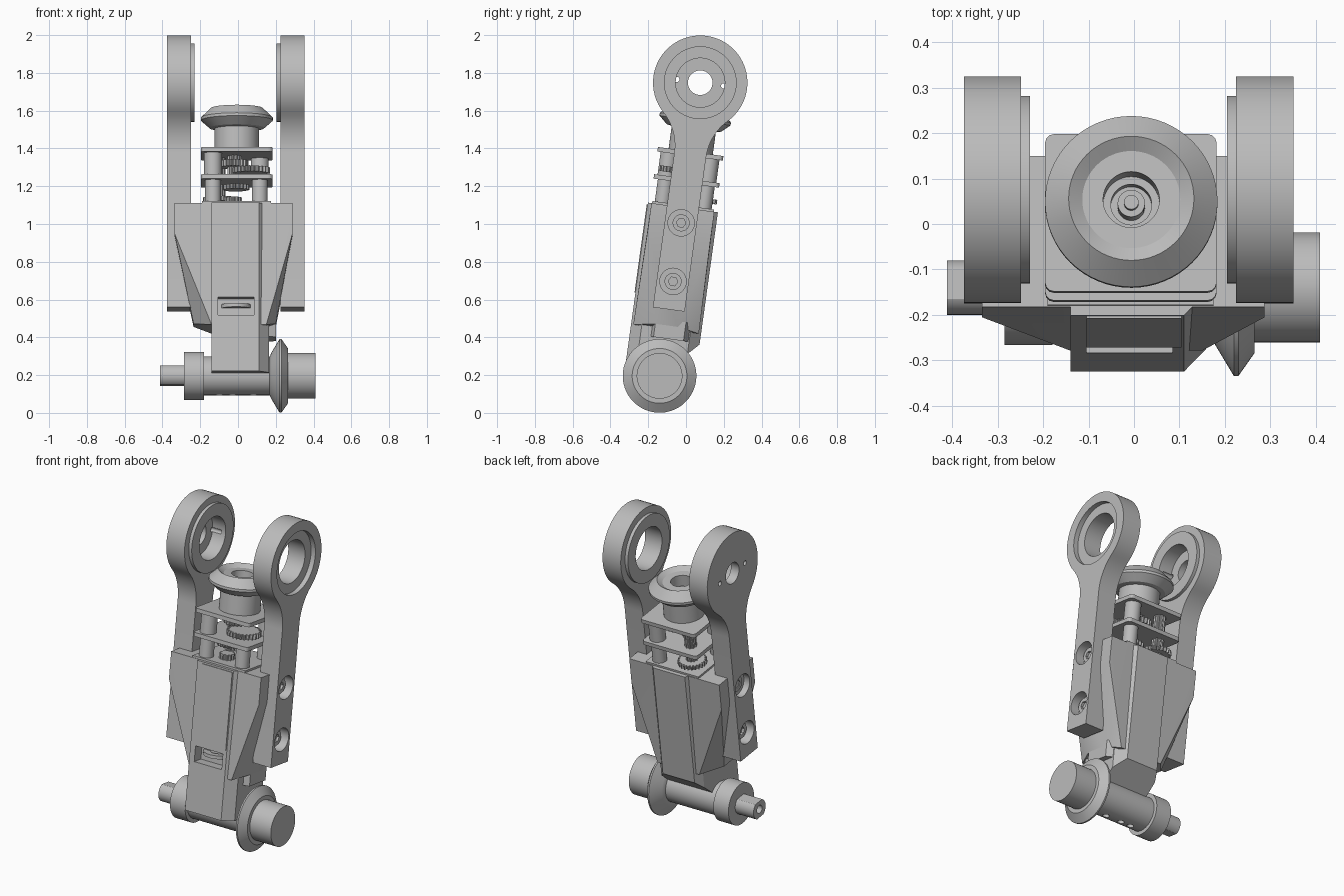
import bpy, bmesh
from math import sin, cos, pi, radians
from mathutils import Matrix

cube = bpy.data.objects.get("Cube")
if cube:
    bpy.data.objects.remove(cube, do_unlink=True)

grey = bpy.data.materials.new("plain grey")
grey.use_nodes = True
colour = (0.5, 0.5, 0.5, 1)
grey.diffuse_color = colour
grey.node_tree.nodes["Principled BSDF"].inputs["Base Color"].default_value = colour

# Local frame: lower shaft axis at the origin, arm runs up z, leaning back
LEAN = Matrix.Translation((0, -0.14, 0.196)) @ Matrix.Rotation(radians(-7.9), 4, 'X')
PIVOT = 1.567
MID = -0.012


def finish(name, bm):
    bmesh.ops.recalc_face_normals(bm, faces=bm.faces)
    mesh = bpy.data.meshes.new(name)
    bm.to_mesh(mesh)
    bm.free()
    mesh.materials.append(grey)
    ob = bpy.data.objects.new(name, mesh)
    bpy.context.collection.objects.link(ob)
    ob.matrix_world = LEAN
    return ob


def smooth(ob):
    bpy.ops.object.select_all(action='DESELECT')
    ob.select_set(True)
    bpy.context.view_layer.objects.active = ob
    bpy.ops.object.shade_smooth_by_angle(angle=radians(25))


def skin(name, rings):
    """Join rings of equal length and cap both ends."""
    bm = bmesh.new()
    loops = [[bm.verts.new(p) for p in ring] for ring in rings]
    n = len(loops[0])
    for a, b in zip(loops, loops[1:]):
        for i in range(n):
            j = (i + 1) % n
            bm.faces.new((a[i], a[j], b[j], b[i]))
    bm.faces.new(loops[0])
    bm.faces.new(loops[-1])
    return finish(name, bm)


def prism(name, pts, axis, lo, hi):
    place = (lambda p, h: (h, *p)) if axis == 'x' else (lambda p, h: (*p, h))
    return skin(name, [[place(p, h) for p in pts] for h in (lo, hi)])


def lathe(name, profile, axis='z', centre=(0, 0), sides=64):
    """Profile of (radius, height) turned round an axis."""
    rings = []
    for r, h in profile:
        ring = []
        for i in range(sides):
            t = 2 * pi * i / sides
            p = (centre[0] + r * cos(t), centre[1] + r * sin(t))
            ring.append((h, *p) if axis == 'x' else (*p, h))
        rings.append(ring)
    ob = skin(name, rings)
    smooth(ob)
    return ob


def rod(name, r, lo, hi, axis='z', centre=(0, 0), sides=64):
    return lathe(name, [(r, lo), (r, hi)], axis, centre, sides)


def box(name, x0, x1, y0, y1, z0, z1):
    return prism(name, [(x0, y0), (x1, y0), (x1, y1), (x0, y1)], 'z', z0, z1)


def cut(ob, *cutters):
    for cutter in cutters:
        cutter.hide_render = True
        mod = ob.modifiers.new("cut", 'BOOLEAN')
        mod.operation = 'DIFFERENCE'
        mod.solver = 'EXACT'
        mod.object = cutter
        bpy.context.view_layer.objects.active = ob
        bpy.ops.object.modifier_apply(modifier=mod.name)
        bpy.data.objects.remove(cutter, do_unlink=True)
    smooth(ob)


def gear(name, centre, r, lo, hi, teeth):
    pts = []
    for i in range(teeth * 4):
        rr = r if i % 4 < 2 else r * 0.84
        t = 2 * pi * i / (teeth * 4)
        pts.append((centre[0] + rr * cos(t), centre[1] + rr * sin(t)))
    return prism(name, pts, 'z', lo, hi)


# Arm outline: straight bar, fillets tangent to the round eye
fillet = [(0.366 + 0.281 * cos(radians(a)), PIVOT - 0.385 + 0.281 * sin(radians(a)))
          for a in [180 - 46.4 * i / 9 for i in range(10)]]
right_edge = [(0.085, 0.355)] + fillet
eye = [(0.25 * cos(radians(a)), PIVOT + 0.25 * sin(radians(a)))
       for a in [-46.4 + 272.8 * i / 48 for i in range(1, 48)]]
outline = right_edge + eye + [(-y, z) for y, z in reversed(right_edge)]

for side, label in ((1, "left"), (-1, "right")):
    inner, outer = MID + side * 0.237, MID + side * 0.363
    at = (0, PIVOT)
    arm = prism(label + "_arm", outline, 'x', inner, outer)
    boss = rod(label + "_arm_boss", 0.207, inner - side * 0.02, inner + side * 0.01, 'x', at)
    far = outer + side * 0.1
    near = inner - side * 0.1
    if side == 1:
        cut(arm, rod("bearing_seat", 0.19, outer - 0.03, far, 'x', at),
            rod("bearing_hole", 0.13, near, far, 'x', at))
        cut(boss, rod("boss_hole", 0.13, near, far, 'x', at))
    else:
        cut(arm, rod("bearing_seat", 0.13, near, inner - 0.07, 'x', at),
            rod("axle_hole", 0.065, near, far, 'x', at),
            *[rod("pin_hole", 0.014, near, far, 'x', (y, PIVOT), 16) for y in (-0.125, 0.125)])
        cut(boss, rod("boss_hole", 0.13, near, far, 'x', at))
    # Countersunk screws
    for z in (0.505, 0.818):
        spot = (0.002, z)
        cut(arm, rod("screw_seat", 0.07, outer - side * 0.06, far, 'x', spot, 40))
        head = rod(label + "_screw", 0.045, outer - side * 0.07, outer - side * 0.035, 'x', spot, 32)
        cut(head, rod("screw_socket", 0.025, outer - side * 0.05, far, 'x', spot, 6))

# Housing core: chamfered column cut by a sloping underside
column = [(-0.14, -0.187), (0.11, -0.187), (0.165, -0.13), (0.165, 0.13),
          (0.11, 0.187), (-0.11, 0.187), (-0.14, 0.14)]
core = prism("housing_core", column, 'z', 0.0, 0.9)
cut(core, prism("underside_cut", [(0, -0.1), (0, 0), (0.3, 0.31), (0.3, -0.1)], 'x', -0.5, 0.5),
    box("window_cut", -0.105, 0.085, -0.3, -0.12, 0.3, 0.395))
lathe("window_disc", [(0.08, 0.345), (0.08, 0.365), (0.04, 0.365), (0.04, 0.35)],
      centre=(-0.01, -0.1))
box("front_panel", -0.105, 0.105, -0.192, -0.18, 0.42, 0.89)

# Flared wings holding the arms
bm = bmesh.new()
for z in (0.735, 0.9):
    for x in (-0.335, 0.288):
        for y in (-0.168, 0.168):
            bm.verts.new((x, y, z))
for y in (-0.175, 0.175):
    for x in (-0.14, 0.15):
        bm.verts.new((x, y, 0.25))
for y in (-0.06, 0.06):
    for x in (-0.235, 0.2):
        bm.verts.new((x, y, 0.27))
bmesh.ops.convex_hull(bm, input=bm.verts)
wings = finish("housing_wings", bm)
cut(wings, box("window_cut", -0.105, 0.085, -0.3, -0.12, 0.3, 0.395))
prism("lower_flank", [(0.1, -0.1), (0.2, -0.06), (0.2, 0.1), (0.1, 0.17)], 'z', 0.2, 0.3)

# Gearbox: plates, posts and gears
box("motor_cap", -0.19, 0.175, -0.165, 0.165, 0.9, 0.912)
for label, z in (("lower", 1.03), ("upper", 1.175)):
    plate = box(label + "_plate", -0.196, 0.182, -0.175, 0.175, z, z + 0.024)
    bev = plate.modifiers.new("round corners", 'BEVEL')
    bev.width = 0.02
    bev.segments = 3
    bev.limit_method = 'WEIGHT'
    weight = plate.data.attributes.new("bevel_weight_edge", 'FLOAT', 'EDGE')
    for e in plate.data.edges:
        a, b = (plate.data.vertices[i].co for i in e.vertices)
        weight.data[e.index].value = 1.0 if abs(a.z - b.z) > 0.01 else 0.0
for x, y in ((-0.133, -0.11), (0.115, 0.11)):
    rod("upper_post", 0.047, 1.05, 1.18, centre=(x, y), sides=32)
    rod("lower_post", 0.042, 0.9, 1.035, centre=(x, y), sides=32)
rod("front_post", 0.042, 0.9, 1.035, centre=(0.115, -0.11), sides=32)
gear("main_gear", (0.07, -0.05), 0.1, 1.075, 1.105, 26)
gear("centre_gear", (-0.02, 0.0), 0.075, 1.115, 1.15, 20)
gear("centre_pinion", (-0.02, 0.0), 0.035, 1.05, 1.175, 10)
gear("rear_pinion", (-0.1, 0.09), 0.035, 0.9, 1.175, 10)
gear("rear_gear", (-0.1, 0.09), 0.085, 0.94, 0.965, 24)
gear("lower_gear", (-0.01, -0.03), 0.07, 0.99, 1.015, 18)
gear("motor_pinion", (-0.025, -0.06), 0.045, 0.9, 0.945, 12)

# Output hub with bevelled rim and sunken socket
lathe("output_hub", [(0.118, 1.195), (0.118, 1.32), (0.145, 1.325), (0.19, 1.365), (0.19, 1.38),
                     (0.138, 1.43), (0.108, 1.41), (0.062, 1.41), (0.062, 1.33), (0.045, 1.33),
                     (0.045, 1.29), (0.03, 1.29), (0.03, 1.35), (0.016, 1.35), (0.016, 1.37)],
      centre=(-0.006, 0))

# Lower cross shaft
shaft = rod("cross_shaft", 0.103, -0.19, 0.19, 'x')
cut(shaft, *[rod("oil_hole", 0.02, -0.2, -0.06, centre=(x, 0), sides=20)
             for x in (-0.1, -0.03, 0.08)])
rod("shaft_collar", 0.127, -0.285, -0.18, 'x')
lathe("bevel_wheel", [(0.103, 0.168), (0.125, 0.178), (0.195, 0.22), (0.195, 0.23), (0.145, 0.265)], 'x')
rod("shaft_drum", 0.121, 0.26, 0.41, 'x')

# Flat-sided stub
stub = rod("flat_stub", 0.06, -0.412, -0.28, 'x', sides=40)
cut(stub, box("top_flat", -0.5, -0.2, -0.1, 0.1, 0.05, 0.2),
    box("bottom_flat", -0.5, -0.2, -0.1, 0.1, -0.2, -0.05),
    rod("stub_bore", 0.025, -0.5, -0.36, 'x', sides=24))
